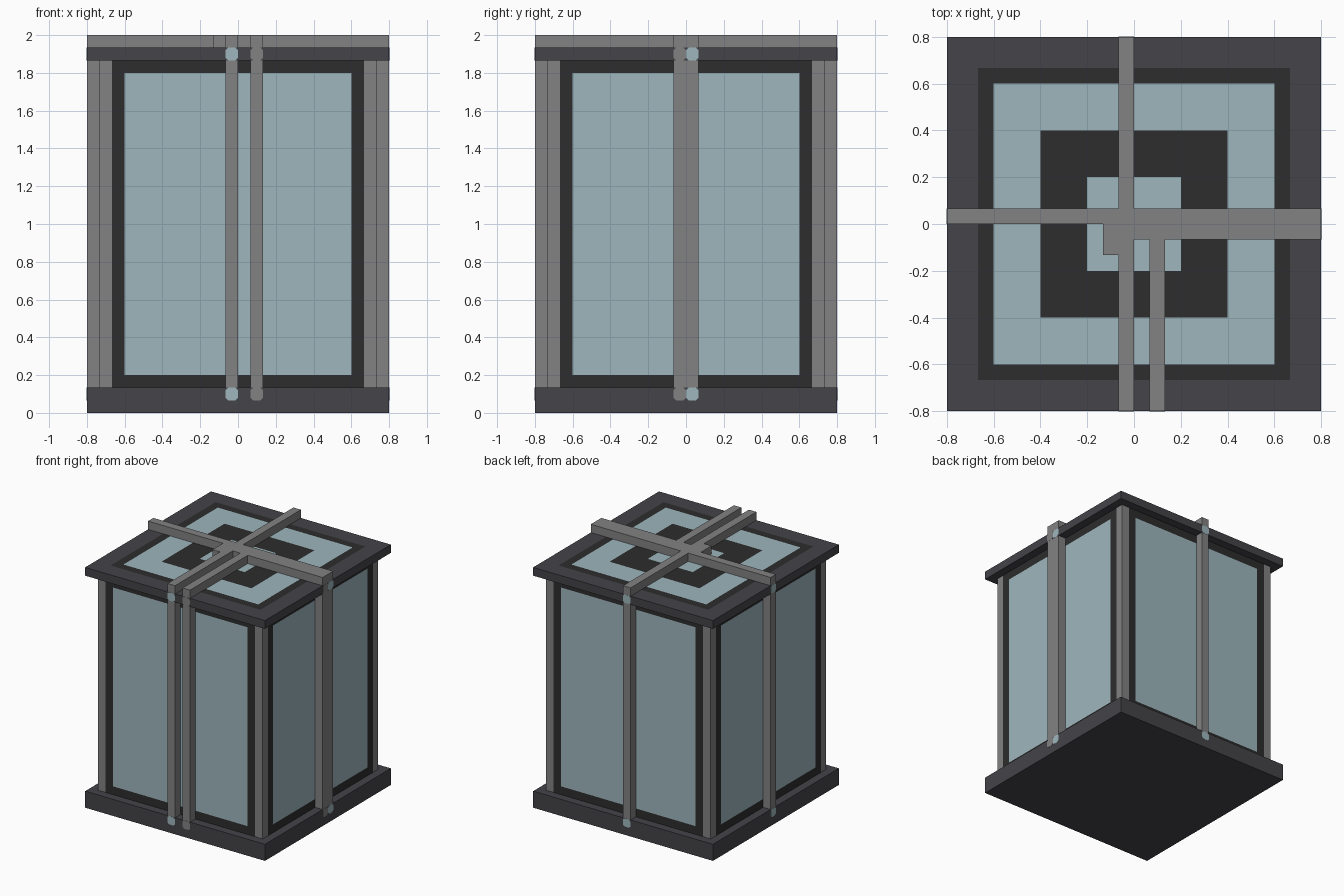
import bpy, bmesh
from mathutils import Matrix, Vector
from math import pi

U = 2 / 15 / 2          # one grid unit of the blocky design
if "Cube" in bpy.data.objects:
    bpy.data.objects.remove(bpy.data.objects["Cube"])


def material(name, rgb):
    m = bpy.data.materials.new(name)
    m.use_nodes = True
    m.diffuse_color = (*rgb, 1)
    bsdf = m.node_tree.nodes["Principled BSDF"]
    bsdf.inputs["Base Color"].default_value = (*rgb, 1)
    bsdf.inputs["Roughness"].default_value = 0.8
    return m


slate = material("dark slate", (0.058, 0.056, 0.065))
black = material("charcoal", (0.026, 0.026, 0.026))
glass = material("pale blue glass", (0.337, 0.468, 0.509))
grey = material("mid grey", (0.223, 0.223, 0.223))


def finish(bm, name, mats):
    mesh = bpy.data.meshes.new(name)
    bm.normal_update()
    bm.to_mesh(mesh)
    bm.free()
    for m in mats:
        mesh.materials.append(m)
    obj = bpy.data.objects.new(name, mesh)
    bpy.context.collection.objects.link(obj)
    return obj


def box(name, lo, hi, mats, turn=0, inset_dir=None, insets=()):
    """Box between two corners in grid units. The face towards inset_dir
    gets nested rings; each inset is (width, material index inside it)."""
    lo, hi = Vector(lo) * U, Vector(hi) * U
    bm = bmesh.new()
    bmesh.ops.create_cube(bm, size=1)
    for v in bm.verts:
        v.co = [(lo[i] + hi[i]) / 2 + v.co[i] * (hi[i] - lo[i]) for i in range(3)]
    bm.normal_update()
    if inset_dir:
        face = max(bm.faces, key=lambda f: f.normal.dot(Vector(inset_dir)))
        for width, index in insets:
            bmesh.ops.inset_individual(bm, faces=[face], thickness=width * U,
                                       use_even_offset=True)
            face.material_index = index
    bm.transform(Matrix.Rotation(turn * pi / 2, 4, 'Z'))
    return finish(bm, name, mats)


def plate(name, x, z, mat, turn):
    """Thin chamfered square on the rim of a slab."""
    bm = bmesh.new()
    c, y = 0.2, -12.02
    outline = [(c, 0), (1 - c, 0), (1, c), (1, 1 - c),
               (1 - c, 1), (c, 1), (0, 1 - c), (0, c)]
    face = bm.faces.new([bm.verts.new(Vector((x + a, y, z + b)) * U)
                         for a, b in outline])
    out = bmesh.ops.extrude_face_region(bm, geom=[face])
    for v in out["geom"]:
        if isinstance(v, bmesh.types.BMVert):
            v.co.y += 0.04 * U
    bmesh.ops.recalc_face_normals(bm, faces=bm.faces)
    bm.transform(Matrix.Rotation(turn * pi / 2, 4, 'Z'))
    return finish(bm, name, [mat])


# Base and lid, the lid with nested square rings on top
box("base", (-12, -12, 0), (12, 12, 2), [slate])
box("lid", (-12, -12, 28), (12, 12, 29), [slate, black, glass],
    inset_dir=(0, 0, 1), insets=[(2, 1), (1, 2), (3, 1), (3, 2)])

# Four glazed walls and corner posts
for turn, side in enumerate(["front", "left", "back", "right"]):
    box(side + "_wall", (-10, -11, 2), (10, -10, 28), [black, glass], turn,
        inset_dir=(0, -1, 0), insets=[(1, 1)])
    box(side + "_corner_post", (10, -11, 2), (11, -10, 28), [grey], turn)

# Upright pipes: side turn, start, width, and colours of the clips on the rims
pipes = [("front_pipe", 0, -1, [glass]),
         ("second_front_pipe", 0, 1, [grey]),
         ("left_pipe", 1, -1, [grey, glass]),
         ("back_pipe", 2, 0, [glass]),
         ("right_pipe", 3, -1, [glass])]
for name, turn, start, clips in pipes:
    box(name, (start, -12, 2), (start + len(clips), -11, 28), [grey], turn)
    for i, mat in enumerate(clips):
        plate(name + "_lower_clip", start + i, 1, mat, turn)
        plate(name + "_upper_clip", start + i, 28, mat, turn)

# Pipes lying across the lid
for name, x0, x1, y0, y1 in [("long_top_pipe", -1, 0, -12, 12),
                             ("right_top_pipe", -12, -1, 0, 1),
                             ("left_top_pipe", 0, 12, -1, 1),
                             ("front_top_pipe", 1, 2, -12, -1),
                             ("top_pipe_stub", -2, -1, -2, 0)]:
    box(name, (x0, y0, 29), (x1, y1, 30), [grey])
